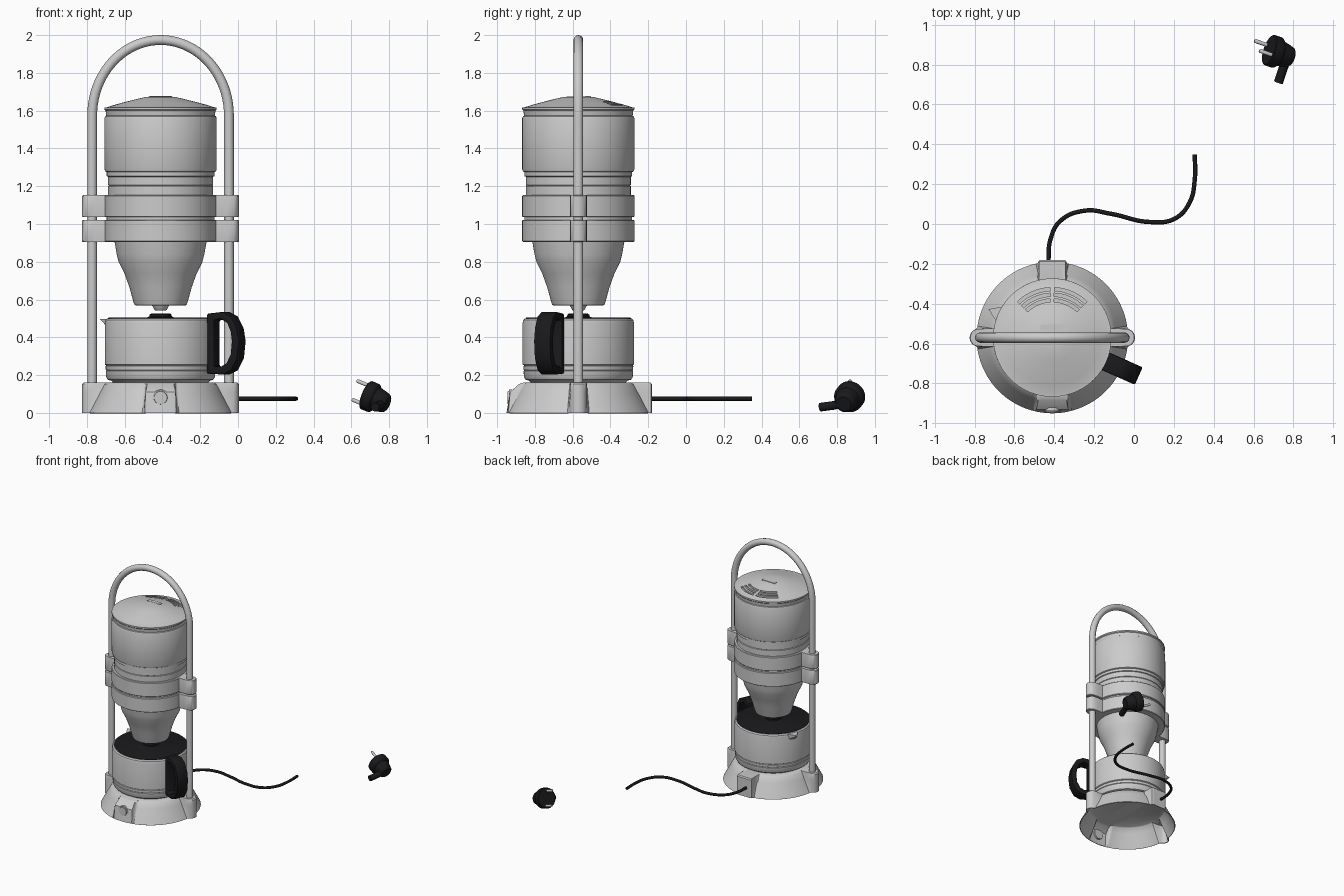
import bpy, bmesh
from math import sin, cos, pi, sqrt, radians
from mathutils import Vector, Matrix

if "Cube" in bpy.data.objects:
    bpy.data.objects.remove(bpy.data.objects["Cube"])

CX, CY = -0.41, -0.57          # axis of the machine
AXIS = Matrix.Translation((CX, CY, 0))

black = bpy.data.materials.new("black_plastic")
black.diffuse_color = (0.01, 0.01, 0.012, 1)
black.use_nodes = True
black.node_tree.nodes["Principled BSDF"].inputs["Base Color"].default_value = black.diffuse_color


def finish(obj, mat=None, angle=35):
    bpy.ops.object.select_all(action='DESELECT')
    obj.select_set(True)
    bpy.context.view_layer.objects.active = obj
    if obj.type == 'CURVE' or obj.modifiers:
        bpy.ops.object.convert(target='MESH')
    bpy.ops.object.shade_smooth_by_angle(angle=radians(angle))
    if mat:
        obj.data.materials.clear()
        obj.data.materials.append(mat)
    return obj


def make(name, bm, matrix=Matrix()):
    bmesh.ops.recalc_face_normals(bm, faces=bm.faces)
    bm.transform(matrix)
    me = bpy.data.meshes.new(name)
    bm.to_mesh(me)
    bm.free()
    obj = bpy.data.objects.new(name, me)
    bpy.context.collection.objects.link(obj)
    return obj


def loft(name, levels, n=96, matrix=AXIS, mat=None, bottom=True, thick=0):
    """Stack of rings; each level is (radius or radius function of angle, z)."""
    bm = bmesh.new()
    rings = []
    for r, z in levels:
        ring = []
        for i in range(n):
            t = 2 * pi * i / n
            q = r(t) if callable(r) else r
            ring.append(bm.verts.new((q * cos(t), q * sin(t), z)))
        rings.append(ring)
    for a, b in zip(rings, rings[1:]):
        for i in range(n):
            j = (i + 1) % n
            bm.faces.new((a[i], a[j], b[j], b[i]))
    bm.faces.new(rings[-1])
    if bottom:
        bm.faces.new(rings[0][::-1])
    obj = make(name, bm, matrix)
    if thick:
        mod = obj.modifiers.new("shell", 'SOLIDIFY')
        mod.thickness, mod.offset = thick, -1
    return finish(obj, mat)


def tube(name, points, radius, mat=None, smooth_path=False):
    cu = bpy.data.curves.new(name, 'CURVE')
    cu.dimensions = '3D'
    cu.bevel_depth, cu.bevel_resolution, cu.use_fill_caps = radius, 4, True
    if smooth_path:
        sp = cu.splines.new('BEZIER')
        sp.bezier_points.add(len(points) - 1)
        for p, co in zip(sp.bezier_points, points):
            p.co = co
            p.handle_left_type = p.handle_right_type = 'AUTO'
    else:
        sp = cu.splines.new('POLY')
        sp.points.add(len(points) - 1)
        for p, co in zip(sp.points, points):
            p.co = (*co, 1)
    obj = bpy.data.objects.new(name, cu)
    bpy.context.collection.objects.link(obj)
    return finish(obj, mat)


def block(t, phi, d, w):
    """Polar radius of a flat-ended block pointing towards phi."""
    c, s = cos(t - phi), abs(sin(t - phi))
    return min(d / c, w / max(s, 1e-6)) if c > 0 else 0


def lugs(t, d=0.37, c=0.045):
    """Polar radius of the round-ended rod lugs on both sides."""
    s = abs(sin(t))
    if d * s < c:
        return d * abs(cos(t)) + sqrt(c * c - d * d * s * s)
    return c / s


# base: open-bottomed cone with rod lugs, switch block and cord block
def base_r(z, front, inset=0.0):
    cone = 0.38 - 0.085 * z / 0.16
    return lambda t: max(cone, lugs(t), block(t, -pi / 2, front, 0.08),
                         block(t, pi / 2, 0.39, 0.068)) - inset


loft("base", [(base_r(0, 0.365), 0), (base_r(0.11, 0.362), 0.11),
              (base_r(0.152, 0.315), 0.152), (base_r(0.16, 0.30, 0.008), 0.16)],
     n=288, bottom=False, thick=0.006)

# switch knob on the front
to_front = Matrix.Translation((CX, -0.92, 0.08)) @ Matrix.Rotation(pi / 2, 4, 'X')
loft("switch_knob", [(0.043, 0), (0.043, 0.018), (0.036, 0.018), (0.034, 0.024)],
     n=40, matrix=to_front)

# carafe with lid, spout and handle
loft("carafe", [(0.25, 0.158), (0.26, 0.17), (0.28, 0.176), (0.288, 0.19),
                (0.29, 0.222), (0.286, 0.225), (0.29, 0.228), (0.291, 0.248),
                (0.287, 0.251), (0.295, 0.256), (0.295, 0.475), (0.291, 0.492),
                (0.282, 0.5)])
loft("carafe_lid", [(0.278, 0.49), (0.278, 0.503), (0.27, 0.506), (0.07, 0.506),
                    (0.06, 0.51), (0.058, 0.52), (0.05, 0.526)], mat=black)

turned = AXIS @ Matrix.Rotation(radians(-24), 4, 'Z')
bm = bmesh.new()
for co in [(-0.35, 0, 0.496), (-0.27, 0.055, 0.496), (-0.27, -0.055, 0.496),
           (-0.285, 0.04, 0.45), (-0.285, -0.04, 0.45), (-0.31, 0, 0.455)]:
    bm.verts.new(co)
bmesh.ops.convex_hull(bm, input=bm.verts)
finish(make("carafe_spout", bm, turned))

outer = [(.288, .525), (.38, .535), (.43, .51), (.463, .45), (.475, .38),
         (.465, .29), (.43, .225), (.38, .203), (.288, .208)]
inner = [(.325, .49), (.37, .497), (.405, .475), (.425, .43), (.432, .38),
         (.425, .31), (.40, .262), (.37, .245), (.325, .245)]
bm = bmesh.new()
loops = [[bm.verts.new((u, y, z)) for u, z in prof]
         for prof, y in ((outer, -.048), (outer, .048), (inner, .048), (inner, -.048))]
for k in range(4):
    a, b = loops[k], loops[(k + 1) % 4]
    for i in range(9):
        j = (i + 1) % 9
        bm.faces.new((a[i], a[j], b[j], b[i]))
handle = make("carafe_handle", bm, turned)
bev = handle.modifiers.new("bevel", 'BEVEL')
bev.width, bev.segments, bev.limit_method, bev.angle_limit = 0.008, 2, 'ANGLE', radians(50)
finish(handle, black, 40)

# filter funnel and nozzle
loft("funnel", [(0.13, 0.568), (0.138, 0.572), (0.143, 0.585), (0.165, 0.665),
                (0.19, 0.735), (0.222, 0.80), (0.232, 0.84), (0.246, 0.92)])
loft("nozzle", [(0.028, 0.542), (0.034, 0.547), (0.04, 0.56), (0.05, 0.575)], n=32)

# two clamp rings holding the rods
clamp = lambda t: max(0.297, lugs(t))
clamp_in = lambda t: max(0.297, lugs(t)) - 0.004
for name, z0, z1 in (("lower_clamp", 0.905, 1.022), ("upper_clamp", 1.036, 1.153)):
    loft(name, [(clamp_in, z0), (clamp, z0 + 0.004), (clamp, z1 - 0.004),
                (clamp_in, z1)], n=288)
loft("clamp_gap", [(0.285, 1.01), (0.285, 1.05)])

# water tank
loft("tank_collar", [(0.278, 1.14), (0.278, 1.20), (0.273, 1.203), (0.278, 1.206),
                     (0.278, 1.25), (0.285, 1.253), (0.285, 1.29)])
loft("water_tank", [(0.285, 1.274), (0.293, 1.279), (0.297, 1.29), (0.297, 1.56),
                    (0.293, 1.57), (0.285, 1.575)])

# lid with curved vent slots
lid = loft("tank_lid", [(0.287, 1.57), (0.291, 1.60), (0.297, 1.606), (0.297, 1.617),
                        (0.285, 1.618), (0.24, 1.632), (0.18, 1.648),
                        (0.12, 1.663), (0.08, 1.672), (0.04, 1.676)])
bm = bmesh.new()
for rad, floor in ((0.243, 1.619), (0.215, 1.627), (0.187, 1.634)):
    for a0, a1 in ((46, 87.5), (92.5, 134)):
        prev = None
        for i in range(11):
            t = radians(a0 + (a1 - a0) * i / 10)
            ring = [bm.verts.new((r * cos(t), r * sin(t), z)) for r, z in
                    ((rad - .008, floor), (rad + .008, floor),
                     (rad + .008, 1.7), (rad - .008, 1.7))]
            if prev is None or i == 10:
                bm.faces.new(ring)
            if prev:
                for k in range(4):
                    m = (k + 1) % 4
                    bm.faces.new((prev[k], prev[m], ring[m], ring[k]))
            prev = ring
cutter = make("vent_cutter", bm, AXIS)
cutter.hide_render = True
cut = lid.modifiers.new("vents", 'BOOLEAN')
cut.object, cut.operation, cut.solver = cutter, 'DIFFERENCE', 'EXACT'
finish(lid)
bpy.data.objects.remove(cutter)

# small hinge on the lid
bm = bmesh.new()
bmesh.ops.create_cube(bm, size=1)
finish(make("lid_hinge", bm, Matrix.Translation((CX, CY + 0.052, 1.667))
            @ Matrix.Diagonal((0.12, 0.028, 0.02, 1))))

# bent carrying rod
arch = [(CX - 0.362 * cos(pi * i / 40), CY, 1.574 + 0.4 * sin(pi * i / 40))
        for i in range(41)]
tube("rod_frame", [(CX - 0.362, CY, 0.15)] + arch + [(CX + 0.362, CY, 0.15)], 0.026)

# power cord
path = [(-.43, -.19), (-.42, -.08), (-.37, .015), (-.245, .067), (-.12, .052),
        (.08, .01), (.205, .027), (.28, .11), (.305, .225), (.305, .35)]
tube("power_cord", [(x, y, 0.075) for x, y in path], 0.011, black, True)

# plug lying on the floor
axis = Vector((-0.87, 0.3, 0.36)).normalized()
face = Vector((0.678, 0.874, 0.095))
aim = axis.to_track_quat('Z', 'Y').to_matrix().to_4x4()
loft("plug_body", [(0.04, -0.13), (0.05, -0.122), (0.058, -0.095), (0.065, -0.06),
                   (0.077, -0.05), (0.08, -0.045), (0.08, -0.004), (0.076, 0)],
     n=32, matrix=Matrix.Translation(face) @ aim, mat=black)
for side, label in ((1, "upper"), (-1, "lower")):
    at = face + side * Vector((0.0125, -0.025, 0.05))
    loft(label + "_prong", [(0.01, -0.01), (0.01, 0.064), (0.006, 0.07)], n=16,
         matrix=Matrix.Translation(at) @ aim)
tube("plug_strain_relief", [(.77, .84, .055), (.75, .785, .04), (.725, .71, .03)],
     0.023, black)
